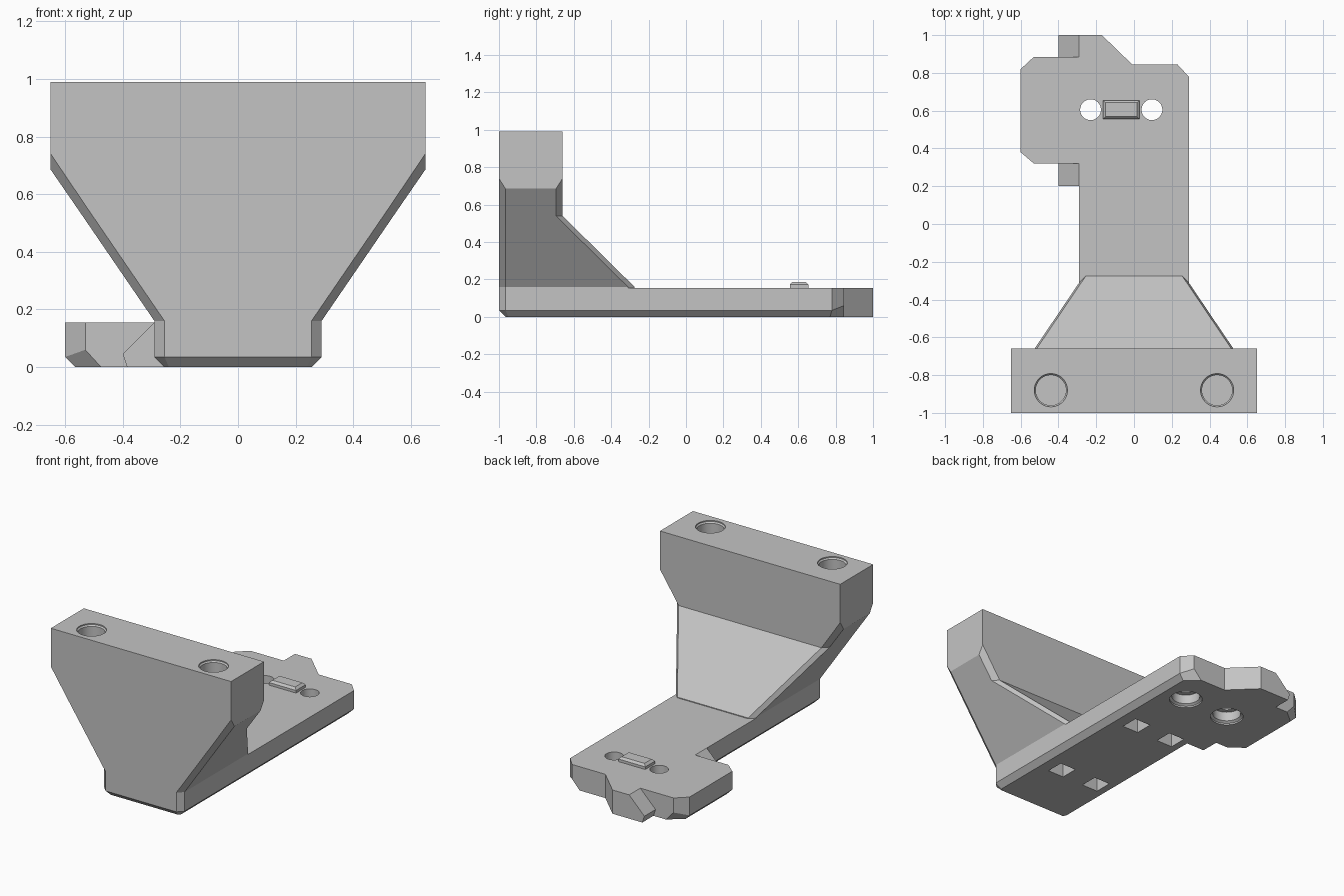
import bpy, bmesh

cube = bpy.data.objects.get("Cube")
if cube:
    bpy.data.objects.remove(cube, do_unlink=True)

GREY = (0.55, 0.55, 0.55, 1)
mat = bpy.data.materials.new("matte grey")
mat.use_nodes = True
mat.diffuse_color = GREY
mat.node_tree.nodes["Principled BSDF"].inputs["Base Color"].default_value = GREY

TOP = 0.155   # plate thickness
C = 0.035     # edge chamfer


def finish(bm, name):
    bmesh.ops.recalc_face_normals(bm, faces=bm.faces[:])
    mesh = bpy.data.meshes.new(name)
    bm.to_mesh(mesh)
    bm.free()
    mesh.materials.append(mat)
    obj = bpy.data.objects.new(name, mesh)
    bpy.context.collection.objects.link(obj)
    return obj


def loft(name, rings):
    """Closed solid through rings of equal point count."""
    bm = bmesh.new()
    vs = [[bm.verts.new(p) for p in ring] for ring in rings]
    n = len(vs[0])
    for a, b in zip(vs, vs[1:]):
        for i in range(n):
            j = (i + 1) % n
            bm.faces.new((a[i], a[j], b[j], b[i]))
    bm.faces.new(vs[0][::-1])
    bm.faces.new(vs[-1])
    return finish(bm, name)


def flat(outline, z):
    return [(x, y, z) for x, y in outline]


def rect(x0, x1, y0, y1):
    return [(x0, y0), (x1, y0), (x1, y1), (x0, y1)]


def cylinder(name, x, y, levels, sides=48):
    """Turned solid from (radius, z) levels."""
    bm = bmesh.new()
    loops = []
    for r, z in levels:
        ring = bmesh.ops.create_circle(bm, segments=sides, radius=r)["verts"]
        bmesh.ops.translate(bm, verts=ring, vec=(x, y, z))
        loops.append(ring)
    for a, b in zip(loops, loops[1:]):
        for i in range(sides):
            j = (i + 1) % sides
            bm.faces.new((a[i], a[j], b[j], b[i]))
    bm.faces.new(loops[0])
    bm.faces.new(loops[-1])
    return finish(bm, name)


def combine(target, tool, operation):
    tool.hide_render = True
    mod = target.modifiers.new("combine", 'BOOLEAN')
    mod.operation, mod.solver, mod.object = operation, 'EXACT', tool
    bpy.context.view_layer.objects.active = target
    bpy.ops.object.modifier_apply(modifier=mod.name)
    bpy.data.objects.remove(tool, do_unlink=True)


# Long base plate with chamfered lower edges
plate = [(-0.255, -1), (0.255, -1), (0.29, -0.965), (0.29, 0.78),
         (0.23, 0.845), (-0.29, 0.845), (-0.29, -0.965)]
plate_foot = [(-0.24, -0.965), (0.24, -0.965), (0.255, -0.95), (0.255, 0.77),
              (0.175, 0.845), (-0.255, 0.845), (-0.255, -0.95)]
plate_mid = [(x, y, 0.06 if x == 0.23 else C) for x, y in plate]
bracket = loft("bracket", [flat(plate_foot, 0), plate_mid, flat(plate, TOP)])

# Side wing with clipped corners
wing = [(-0.2, 0.32), (-0.2, 0.885), (-0.53, 0.885), (-0.6, 0.82), (-0.6, 0.38), (-0.53, 0.32)]
wing_foot = [(-0.2, 0.32), (-0.2, 0.885), (-0.475, 0.885), (-0.565, 0.81),
             (-0.565, 0.39), (-0.475, 0.32)]
wing_mid = [(x, y, 0.06 if x == -0.53 else C) for x, y in wing]
parts = [loft("side_wing", [flat(wing_foot, 0), wing_mid, flat(wing, TOP)])]

# Pointed rail that shows at both ends of the wing
rail = [(-0.2, 0), (-0.385, 0), (-0.4, 0.045), (-0.29, TOP), (-0.2, TOP)]
parts.append(loft("pointed_rail", [[(x, y, z) for x, z in rail] for y in (0.2, 1)]))

# Rear tab with a slanted side
tab = [(-0.25, 0.7), (-0.01, 0.7), (-0.01, 0.845), (-0.17, 1), (-0.25, 1)]
parts.append(loft("rear_tab", [flat(tab, 0), flat(tab, TOP)]))

# Flared upright: inner half width, its z, outer half width, its z, back y
sections = [(0.255, 0.1, 0.29, 0.1, -0.275), (0.255, 0.16, 0.29, 0.16, -0.275),
            (0.515, 0.54, 0.55, 0.54, -0.66), (0.65, 0.74, 0.65, 0.685, -0.66),
            (0.65, 0.99, 0.65, 0.99, -0.66)]
rings = []
for wi, zi, wo, zo, back in sections:
    half = [(wi, -1, zi), (wo, C - 1, zo), (wo, back - C, zo), (wi, back, zi)]
    rings.append(half + [(-x, y, z) for x, y, z in reversed(half)])
parts.append(loft("flared_upright", rings))

for part in parts:
    combine(bracket, part, 'UNION')

# Blind holes in the top of the upright
for x in (-0.44, 0.44):
    combine(bracket, cylinder("top_hole", x, -0.88,
            [(0.08, 0.66), (0.08, 0.975), (0.088, 0.983), (0.088, 1.05)]), 'DIFFERENCE')

# Through holes with counterbores underneath
for x in (-0.23, 0.095):
    combine(bracket, cylinder("screw_hole", x, 0.605,
            [(0.1, -0.05), (0.1, 0.01), (0.085, 0.02), (0.085, 0.08),
             (0.055, 0.08), (0.055, 0.25)]), 'DIFFERENCE')

# Square pockets in the underside
for x in (-0.15, 0.12):
    for y in (-0.54, 0.167):
        s = 0.058
        sq = rect(x - s, x + s, y - s, y + s)
        combine(bracket, loft("pocket", [flat(sq, -0.05), flat(sq, 0.1)]), 'DIFFERENCE')

# Small raised key between the holes
key = rect(-0.165, 0.03, 0.555, 0.655)
key_top = rect(-0.15, 0.015, 0.568, 0.642)
loft("raised_key", [flat(key, TOP - 0.01), flat(key, 0.172), flat(key_top, 0.186)])

# Smooth hole walls, crisp edges elsewhere
bpy.ops.object.select_all(action='DESELECT')
bracket.select_set(True)
bpy.context.view_layer.objects.active = bracket
bpy.ops.object.shade_smooth_by_angle(angle=0.35)
